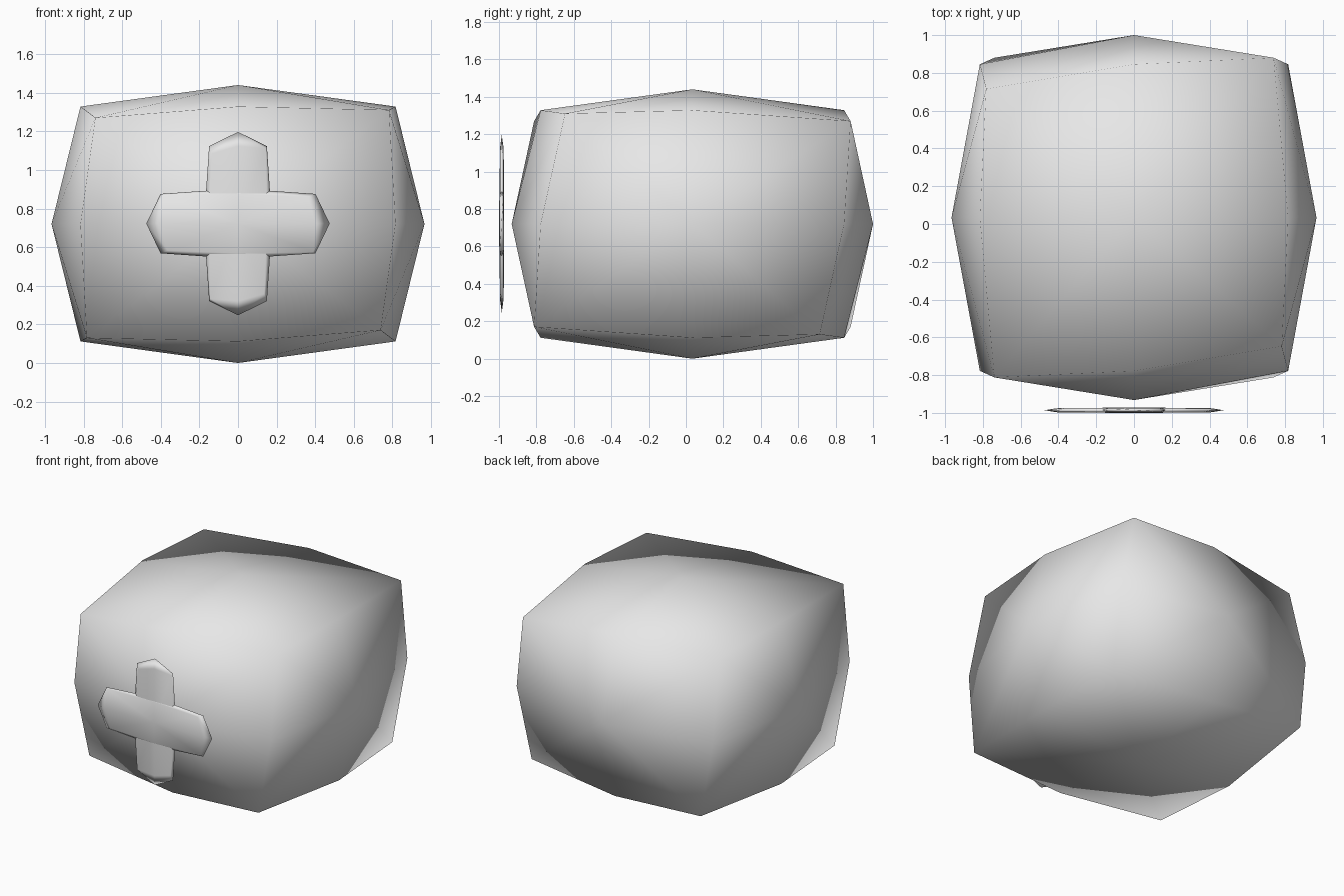
import bpy, bmesh
from itertools import product

if "Cube" in bpy.data.objects:
    bpy.data.objects.remove(bpy.data.objects["Cube"])


def make_material(name, color):
    m = bpy.data.materials.new(name)
    m.diffuse_color = (*color, 1)
    m.use_nodes = True
    m.node_tree.nodes["Principled BSDF"].inputs["Base Color"].default_value = m.diffuse_color
    return m


pale_grey = make_material("pale grey", (0.8, 0.8, 0.8))


def pillow(name, center, half, swap=False):
    """Puffy box: raised face centres, lower edge middles and uneven corners."""
    bm = bmesh.new()
    for s in product((-1, 0, 1), repeat=3):
        n = sum(abs(c) for c in s)
        if n == 0:
            continue
        if n == 1:                      # face centre
            k = (1, 1, 1)
        elif n == 2:                    # edge middle
            k = (0.845, 0.84, 0.845)
        elif s[0] * s[1] * s[2] > 0:    # corners alternate between two kinds
            k = (0.765, 0.876, 0.764)
        else:
            k = (0.81, 0.705, 0.82)
        p = [s[i] * k[i] * half[i] for i in range(3)]
        if swap:                        # quarter turn about y
            p = [p[2], p[1], -p[0]]
        bm.verts.new([p[i] + center[i] for i in range(3)])
    bmesh.ops.convex_hull(bm, input=bm.verts[:])
    bmesh.ops.recalc_face_normals(bm, faces=bm.faces[:])
    for f in bm.faces:
        f.smooth = True
    me = bpy.data.meshes.new(name)
    bm.to_mesh(me)
    bm.free()
    me.materials.append(pale_grey)
    ob = bpy.data.objects.new(name, me)
    bpy.context.collection.objects.link(ob)
    return ob


# Puffy crate body
pillow("crate_body", (0, 0.034, 0.72), (0.966, 0.966, 0.72))

# Two thin crossed bars floating in front of the body
bar = (0.177, 0.012, 0.475)
pillow("cross_upright", (0, -0.985, 0.722), bar)
pillow("cross_arm", (0, -0.986, 0.722), (0.182, 0.014, 0.475), swap=True)
